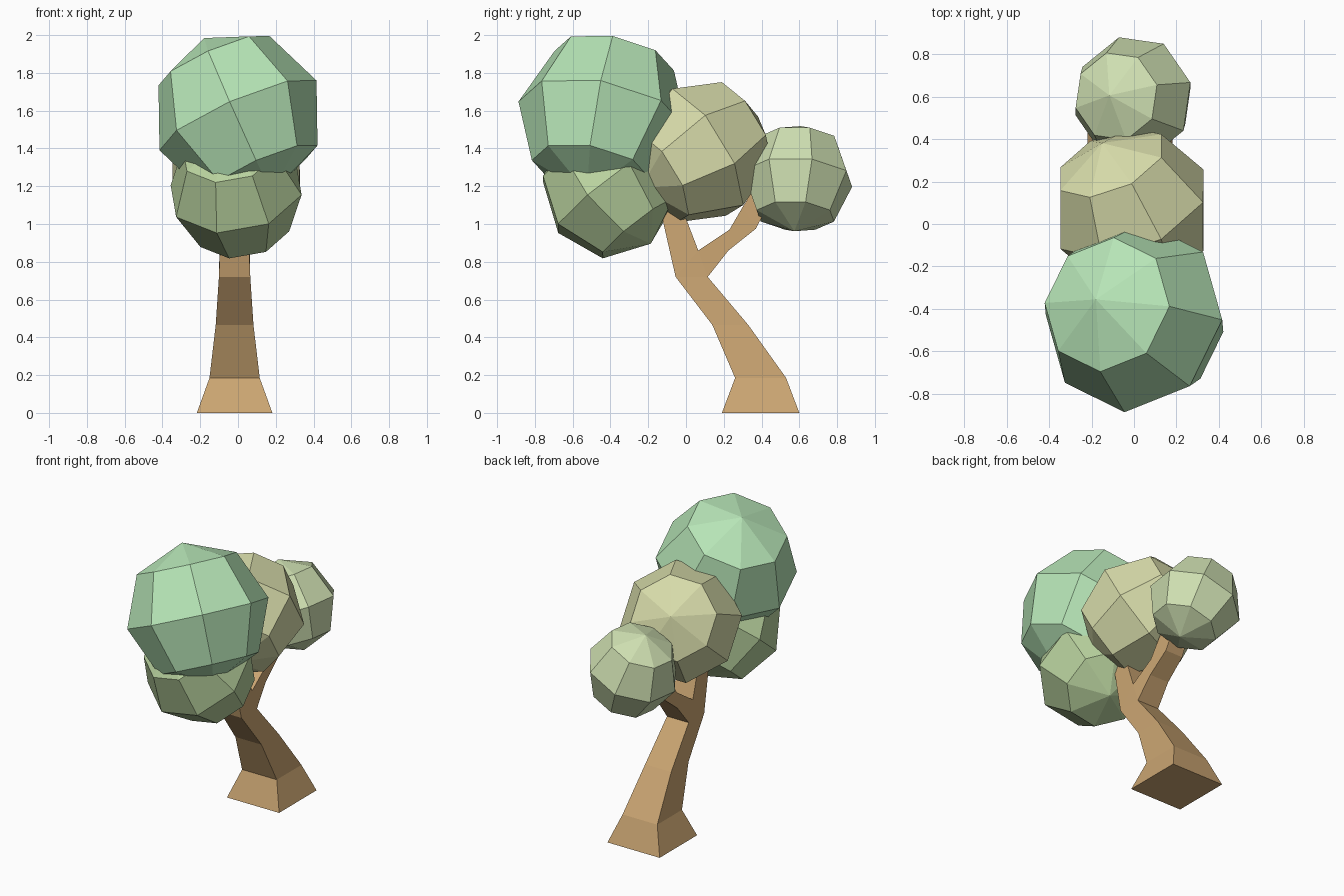
import bpy, bmesh
from mathutils import Matrix, Vector

if "Cube" in bpy.data.objects:
    bpy.data.objects.remove(bpy.data.objects["Cube"])


def material(name, rgb):
    m = bpy.data.materials.new(name)
    m.diffuse_color = (*rgb, 1)
    m.use_nodes = True
    m.node_tree.nodes["Principled BSDF"].inputs["Base Color"].default_value = m.diffuse_color
    return m


def finish(bm, name, mat):
    bmesh.ops.recalc_face_normals(bm, faces=bm.faces[:])
    me = bpy.data.meshes.new(name)
    bm.to_mesh(me)
    bm.free()
    me.materials.append(mat)
    ob = bpy.data.objects.new(name, me)
    bpy.context.collection.objects.link(ob)
    return ob


# Foliage ball: 8-sided low-poly sphere, aimed by its pole and one equator corner
def foliage(name, centre, radius, pole, corner, rgb):
    p = Vector(pole).normalized()
    e = Vector(corner)
    e = (e - p * e.dot(p)).normalized()
    q = p.cross(e)
    rot = Matrix((e, q, p)).transposed().to_4x4()
    bm = bmesh.new()
    bmesh.ops.create_uvsphere(bm, u_segments=8, v_segments=4, radius=radius,
                              matrix=Matrix.Translation(centre) @ rot)
    finish(bm, name, material(name + "_colour", rgb))


foliage("foliage_large", (0, -0.44, 1.575), 0.455,
        (-0.18, 0.085, 0.41), (-0.03, -0.45, 0.04), (0.47, 0.78, 0.47))
foliage("foliage_middle", (-0.01, 0.07, 1.38), 0.39,
        (-0.139, 0.31, 0.188), (0.332, 0.04, 0.20), (0.68, 0.71, 0.40))
foliage("foliage_small", (-0.005, 0.59, 1.24), 0.30,
        (-0.111, 0.016, 0.278), (0.28, 0.08, 0.11), (0.62, 0.74, 0.44))
foliage("foliage_lower", (-0.01, -0.41, 1.18), 0.365,
        (-0.05, -0.22, 0.28), (-0.10, -0.26, -0.22), (0.48, 0.64, 0.34))

# Forked trunk: side outline given as edge points, widened along x
bm = bmesh.new()


def edge(y, z, half):
    return [bm.verts.new((-0.018 + s * half, y, z)) for s in (-1, 1)]


def strip(pairs):
    for (a, b), (c, d) in zip(pairs, pairs[1:]):
        bm.faces.new((a[0], a[1], c[1], c[0]))
        bm.faces.new((b[1], b[0], d[0], d[1]))
        for i in (0, 1):
            bm.faces.new((a[i], c[i], d[i], b[i]))


def cap(pair):
    a, b = pair
    bm.faces.new((a[0], a[1], b[1], b[0]))


stem = [(edge(y0, z, h), edge(y1, z, h)) for y0, y1, z, h in (
    (0.19, 0.60, 0, 0.20), (0.26, 0.53, 0.185, 0.133),
    (0.14, 0.33, 0.465, 0.10), (-0.055, 0.115, 0.72, 0.083))]
left, right = stem[-1]
crotch = edge(0.065, 0.86, 0.08)
branch_front = [(left, crotch),
                (edge(-0.13, 1.05, 0.07), edge(0.0, 1.03, 0.07)),
                (edge(-0.16, 1.22, 0.06), edge(-0.06, 1.22, 0.06))]
branch_back = [(crotch, right),
               (edge(0.23, 0.97, 0.073), edge(0.225, 0.86, 0.073)),
               (edge(0.30, 1.09, 0.067), edge(0.37, 0.975, 0.067)),
               (edge(0.38, 1.22, 0.06), edge(0.45, 1.13, 0.06))]
for path in (stem, branch_front, branch_back):
    strip(path)
for i in (0, 1):
    bm.faces.new((left[i], right[i], crotch[i]))
for end in (stem[0], branch_front[-1], branch_back[-1]):
    cap(end)
finish(bm, "trunk", material("bark", (0.60, 0.38, 0.17)))
